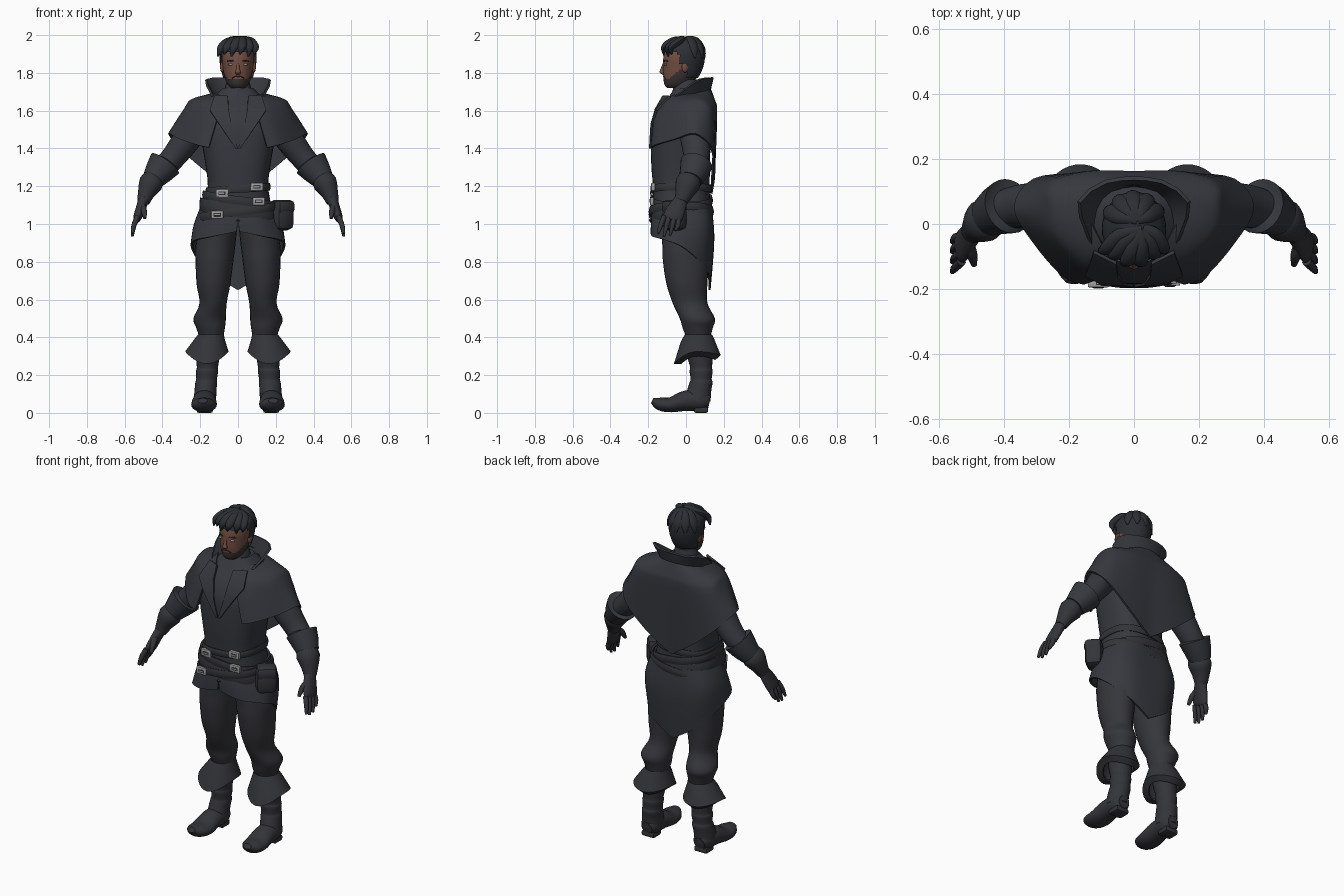
import bpy
import bmesh
import math
from mathutils import Vector, Matrix

default_cube = bpy.data.objects.get("Cube")
if default_cube:
    bpy.data.objects.remove(default_cube, do_unlink=True)


def make_material(name, red, green, blue):
    material = bpy.data.materials.new(name)
    material.use_nodes = True
    colour = (red, green, blue, 1)
    material.diffuse_color = colour
    material.node_tree.nodes["Principled BSDF"].inputs["Base Color"].default_value = colour
    return material


COAT = make_material("charcoal coat", .038, .040, .050)
TROUSERS = make_material("dark trousers", .036, .037, .044)
LEATHER = make_material("black leather", .034, .035, .041)
SKIN = make_material("brown skin", .17, .078, .055)
HAIR = make_material("blue black hair", .025, .028, .034)
BEARD = make_material("dark beard", .042, .034, .033)
METAL = make_material("grey metal", .34, .34, .34)
EYE = make_material("eye white", .38, .34, .32)
AXIS_X, AXIS_Y, AXIS_Z = Vector((1, 0, 0)), Vector((0, 1, 0)), Vector((0, 0, 1))
created = []


def add_object(name, bm, material, paint=None):
    bmesh.ops.recalc_face_normals(bm, faces=bm.faces[:])
    mesh = bpy.data.meshes.new(name)
    mesh.materials.append(material)
    if paint:
        mesh.materials.append(paint[0])
        for face in bm.faces:
            face.material_index = int(paint[1](face.calc_center_median()))
    bm.to_mesh(mesh)
    bm.free()
    obj = bpy.data.objects.new(name, mesh)
    bpy.context.scene.collection.objects.link(obj)
    created.append(obj)


def spline(points, steps):
    """Smooth curve through points of any dimension."""
    last = len(points) - 1
    result = []
    for i in range(last):
        a, b, c, d = (Vector(points[max(0, min(j, last))]) for j in range(i - 1, i + 3))
        for k in range(steps):
            t = k / steps
            result.append(b + (c - a) * (t / 2) + (a * 2 - b * 5 + c * 4 - d) * (t * t / 2)
                          + (b * 3 - a - c * 3 + d) * (t ** 3 / 2))
    result.append(Vector(points[last]))
    return result


def loft(name, rows, material, steps=4, sides=24, ref=AXIS_Y, flat=False, power=1,
         sx=1, keep=None, paint=None):
    """Solid through rings: centre, radius along ref, radius across it."""
    bm = bmesh.new()
    path = spline(rows, steps)
    rings = []
    for i, row in enumerate(path):
        before, after = path[max(i - 1, 0)], path[min(i + 1, len(path) - 1)]
        tangent = AXIS_Z if flat else (Vector(after[:3]) - Vector(before[:3])).normalized()
        along = (ref - tangent * ref.dot(tangent)).normalized()
        across = tangent.cross(along)
        ring = []
        for k in range(sides):
            c, s = math.cos(math.tau * k / sides), math.sin(math.tau * k / sides)
            c, s = (math.copysign(abs(w) ** power, w) for w in (c, s))
            point = Vector(row[:3]) + along * c * max(row[3], .002) + across * s * max(row[4], .002)
            point.x *= sx
            ring.append(bm.verts.new(point))
        rings.append(ring)
    for low, high in zip(rings, rings[1:]):
        for k in range(sides):
            n = (k + 1) % sides
            bm.faces.new((low[k], low[n], high[n], high[k]))
    bm.faces.new(rings[0])
    bm.faces.new(rings[-1])
    if keep:
        unwanted = [f for f in bm.faces if not keep(f.calc_center_median())]
        bmesh.ops.delete(bm, geom=unwanted, context="FACES")
    add_object(name, bm, material, paint)


def pair(name, rows, material, **options):
    for side, sign in (("left", 1), ("right", -1)):
        loft(f"{side}_{name}", rows, material, sx=sign, **options)


def sheet(name, rows, material, thick=.012, along=4, down=4, signs=(1, -1)):
    """Thick cloth stretched over a grid of control points, mirrored across x."""
    bm = bmesh.new()
    lines = [spline(row, along) for row in rows]
    columns = [spline(column, down) for column in zip(*lines)]
    for sign in signs:
        grid = [[bm.verts.new((p.x * sign, p.y, p.z)) for p in column] for column in columns]
        for one, two in zip(grid, grid[1:]):
            for j in range(len(one) - 1):
                bm.faces.new((one[j], one[j + 1], two[j + 1], two[j]))
    bmesh.ops.remove_doubles(bm, verts=bm.verts[:], dist=.0005)
    bmesh.ops.recalc_face_normals(bm, faces=bm.faces[:])
    bmesh.ops.solidify(bm, geom=bm.faces[:], thickness=thick)
    add_object(name, bm, material)


def box(name, place, size, material, turn=0, bevel=.004):
    bm = bmesh.new()
    matrix = Matrix.Translation(place) @ Matrix.Rotation(turn, 4, "Z") @ Matrix.Diagonal((*size, 1))
    bmesh.ops.create_cube(bm, size=1, matrix=matrix)
    bmesh.ops.bevel(bm, geom=bm.edges[:], offset=bevel, segments=2, profile=.5, affect="EDGES")
    add_object(name, bm, material)


def ball(name, place, size, material):
    bm = bmesh.new()
    matrix = Matrix.Translation(place) @ Matrix.Diagonal((*size, 1))
    bmesh.ops.create_uvsphere(bm, u_segments=16, v_segments=10, radius=1, matrix=matrix)
    add_object(name, bm, material)


def ring(centre, width, depth, power=1, tilt=0, front_drop=0, back_drop=0):
    """Closed row of points whose height tilts sideways or droops front and back."""
    points = []
    for k in range(41):
        c, s = math.cos(math.tau * k / 40), math.sin(math.tau * k / 40)
        x, y = (math.copysign(abs(w) ** power, w) for w in (c, s))
        droop = (front_drop if s < 0 else back_drop) * s * s
        points.append((centre[0] + x * width, centre[1] + y * depth, centre[2] + tilt * c - droop))
    return points


def band(name, z, tilt, width, depth, height):
    """Belt around the waist."""
    rows = [ring((0, -.025, z + lift * height / 2), width + grow, depth + grow, power=.78, tilt=tilt)
            for lift, grow in ((-1, 0), (0, .005), (1, 0))]
    sheet(name, rows, LEATHER, along=1, down=2, signs=(1,))


# Head, with the beard painted along the jaw
head = [(0, -.06, 1.72, .04, .035), (0, -.045, 1.74, .07, .055), (0, -.03, 1.78, .09, .072),
        (0, -.02, 1.83, .102, .08), (0, -.015, 1.88, .105, .085), (0, -.01, 1.93, .095, .078),
        (0, -.005, 1.965, .06, .05), (0, 0, 1.98, .025, .02)]
loft("head", head, SKIN, sides=40, flat=True,
     paint=(BEARD, lambda p: p.z < 1.768 + max(0, p.y + .09) * .8))
loft("nose", [(0, -.114, 1.855, .007, .007), (0, -.124, 1.82, .011, .009),
              (0, -.126, 1.803, .014, .015), (0, -.117, 1.79, .007, .009)], SKIN, sides=12, flat=True)
pair("moustache", [(0, -.119, 1.782, .004, .003), (.018, -.117, 1.78, .005, .003),
                   (.032, -.109, 1.77, .003, .003)], BEARD, sides=8)
pair("eyebrow", [(.018, -.117, 1.861, .003, .003), (.037, -.112, 1.865, .004, .004),
                 (.057, -.095, 1.861, .003, .003)], HAIR, sides=8)
for side, sign in (("left", 1), ("right", -1)):
    ball(f"{side}_eye", (.039 * sign, -.108, 1.844), (.014, .008, .006), EYE)
    ball(f"{side}_ear", (.083 * sign, -.005, 1.83), (.012, .018, .028), SKIN)

# Hair shell, swept fringe locks and crown tufts
hair = [(x, y, z + .004, a + .01, b + .014) for x, y, z, a, b in head[:-2]]
hair += [(0, 0, 1.965, .078, .068), (0, 0, 1.985, .045, .04), (0, 0, 1.992, .015, .015)]
loft("hair_cap", hair, HAIR, sides=40, flat=True,
     keep=lambda p: p.z > 1.905 or (p.y > 0 and p.z > 1.77) or (p.y > -.04 and p.z > 1.85))
for i, x in enumerate((-.088, -.058, -.022, .02, .06, .09)):
    back = abs(x) * .55
    loft(f"fringe_lock_{i}", [(.025, -.015, 1.978, .018, .018), (x * .6 + .01, -.085 + back, 1.968, .026, .02),
                              (x, -.128 + back, 1.935, .022, .016),
                              (x * 1.08 - .012, -.126 + back, 1.887 + .012 * (i % 2), .004, .004)],
         HAIR, sides=10, ref=AXIS_X)
for i in range(5):
    turn = .5 + i * .55
    c, s = math.cos(turn), math.sin(turn)
    loft(f"crown_tuft_{i}", [(.01, .01, 1.985, .014, .012), (c * .05, s * .055, 1.975, .024, .014),
                             (c * .088, s * .09, 1.93, .024, .012), (c * .1, s * .1, 1.88, .005, .004)],
         HAIR, sides=10, ref=Vector((-s, c, 0)))

# Neck, tunic and standing collar
loft("neck_wrap", [(0, .01, 1.64, .1, .1), (0, 0, 1.7, .072, .075), (0, 0, 1.735, .065, .066),
                   (0, .005, 1.765, .055, .055)], COAT, flat=True)
loft("tunic", [(0, -.015, 1.02, .15, .185), (0, -.022, 1.1, .15, .175), (0, -.025, 1.2, .15, .16),
               (0, -.028, 1.3, .155, .17), (0, -.028, 1.42, .158, .19), (0, -.02, 1.52, .16, .205),
               (0, 0, 1.6, .145, .18), (0, .015, 1.66, .115, .14), (0, .01, 1.72, .07, .08)],
     COAT, sides=36, flat=True, power=.78)
sheet("standing_collar", [
    [(0, .115, 1.69), (.07, .1, 1.69), (.115, .045, 1.685), (.115, -.04, 1.66), (.075, -.13, 1.61)],
    [(0, .135, 1.778), (.085, .125, 1.775), (.165, .065, 1.768), (.14, -.03, 1.7), (.11, -.115, 1.635)]],
    COAT, along=2, down=2)
sheet("lapels", [
    [(.055, -.125, 1.68), (.05, -.165, 1.61), (.03, -.19, 1.5), (.001, -.195, 1.4)],
    [(.125, -.09, 1.68), (.15, -.162, 1.605), (.1, -.188, 1.53), (.012, -.196, 1.4)]],
    COAT, along=1, down=1)

# Short shoulder cape, falling to a point at the back
sheet("shoulder_cape", [
    [(.07, -.12, 1.66), (.1, -.06, 1.685), (.13, 0, 1.69), (.14, .04, 1.69),
     (.12, .08, 1.70), (.07, .12, 1.71), (0, .13, 1.72)],
    [(.09, -.15, 1.61), (.155, -.11, 1.64), (.225, -.03, 1.655), (.245, .05, 1.662),
     (.235, .11, 1.65), (.14, .155, 1.64), (0, .155, 1.65)],
    [(.11, -.17, 1.56), (.18, -.14, 1.56), (.265, -.04, 1.6), (.283, .05, 1.615),
     (.265, .13, 1.59), (.15, .163, 1.57), (0, .163, 1.58)],
    [(.155, -.187, 1.405), (.22, -.162, 1.42), (.31, -.06, 1.45), (.37, .05, 1.48),
     (.31, .14, 1.4), (.16, .155, 1.27), (0, .14, 1.16)]], COAT, down=3)

# Coat skirt, split in front, its hem falling to a pointed tail
sheet("coat_skirt", [
    [(0, -.175, 1.09), (.1, -.165, 1.09), (.18, -.08, 1.09), (.2, 0, 1.09),
     (.17, .09, 1.09), (.1, .13, 1.09), (0, .135, 1.09)],
    [(0, -.185, 1.02), (.12, -.175, 1.01), (.215, -.09, 1), (.235, 0, .99),
     (.205, .1, .97), (.12, .145, .94), (0, .15, .92)],
    [(.008, -.185, .96), (.13, -.18, .935), (.23, -.11, .915), (.25, -.02, .88),
     (.21, .07, .805), (.12, .125, .725), (0, .13, .65)]], COAT)

# Crossing belts with buckles
for name, *shape in (("upper_belt", 1.185, .012, .168, .158, .04),
                     ("middle_belt", 1.125, -.03, .185, .163, .045),
                     ("lower_belt", 1.065, .03, .205, .168, .045),
                     ("hip_sash", 1.07, -.035, .2, .16, .07)):
    band(name, *shape)
for name, x, y, z in (("top", .1, -.174, 1.197), ("second", -.085, -.178, 1.163),
                      ("third", .11, -.18, 1.12), ("lowest", -.11, -.185, 1.05)):
    box(f"{name}_buckle", (x, y, z), (.065, .02, .042), METAL)
    box(f"{name}_buckle_centre", (x, y - .006, z), (.04, .012, .02), LEATHER)
    box(f"{name}_buckle_pin", (x, y - .011, z), (.03, .005, .007), METAL, bevel=.001)

# Hip pouch
box("pouch", (.23, -.06, 1.04), (.12, .1, .15), LEATHER, turn=.7, bevel=.035)
box("pouch_flap", (.233, -.062, 1.09), (.115, .1, .075), LEATHER, turn=.7, bevel=.025)

# Sleeves, flared cuffs and gloves
pair("sleeve", [(.2, .04, 1.56, .085, .08), (.27, .05, 1.45, .08, .075), (.345, .055, 1.35, .068, .065),
                (.41, .04, 1.28, .06, .06), (.465, .01, 1.2, .05, .048), (.5, -.025, 1.12, .035, .033)],
     COAT)
pair("elbow_cuff", [(.384, .057, 1.324, .062, .062), (.386, .055, 1.32, .086, .09),
                    (.42, .042, 1.275, .076, .076), (.45, .025, 1.235, .064, .06)], COAT, steps=1)
pair("glove_cuff", [(.443, .024, 1.24, .058, .054), (.462, .01, 1.215, .067, .064),
                    (.485, -.008, 1.165, .05, .046), (.5, -.025, 1.12, .036, .034)], LEATHER, steps=2)
pair("palm", [(.498, -.025, 1.13, .035, .03), (.513, -.045, 1.09, .046, .026),
              (.53, -.068, 1.04, .052, .023), (.536, -.075, 1.02, .044, .016)], LEATHER)
pair("thumb", [(.508, -.065, 1.1, .018, .018), (.498, -.1, 1.07, .017, .016),
               (.493, -.125, 1.03, .009, .009)], LEATHER, sides=10)
for finger, shift, reach in (("index", -.04, .95), ("middle", -.014, .935),
                             ("ring", .012, .94), ("little", .036, .965)):
    pair(f"{finger}_finger", [(.532, -.075 + shift, 1.04, .014, .015),
                              (.55, -.085 + shift * 1.2, .995, .013, .014),
                              (.56, -.1 + shift * 1.2, reach, .007, .008)], LEATHER, sides=10)

# Trouser legs, bagging below the knee
pair("trouser_leg", [(.1, -.005, 1.02, .13, .1), (.12, 0, .88, .125, .105), (.125, 0, .8, .122, .1),
                     (.13, .005, .68, .108, .089), (.132, .022, .58, .092, .072),
                     (.15, .06, .5, .093, .086), (.145, .062, .45, .08, .076),
                     (.142, .065, .4, .065, .064), (.145, .07, .34, .06, .06)], TROUSERS, flat=True)

# Boots with drooping folded tops, wrinkled shafts and raised toes
sheet("boot_cuffs", [ring((.143, .065, .415), .068, .072),
                     ring((.152, .062, .385), .083, .09, front_drop=.01),
                     ring((.165, .06, .325), .115, .124, front_drop=.065, back_drop=.02),
                     ring((.163, .065, .3), .085, .09, front_drop=.04, back_drop=.02)],
      LEATHER, along=1, down=1)
pair("boot_shaft", [(.155, .07, .35, .07, .068), (.16, .075, .29, .066, .062), (.162, .08, .24, .058, .056),
                    (.164, .08, .22, .061, .059), (.166, .08, .18, .056, .055), (.168, .08, .16, .061, .058),
                    (.172, .07, .12, .064, .058), (.176, .06, .06, .07, .06)], LEATHER, flat=True)
pair("boot_foot", [(.175, .125, .06, .035, .035), (.175, .09, .065, .055, .055),
                   (.178, 0, .064, .062, .054), (.18, -.08, .043, .068, .04),
                   (.185, -.14, .048, .056, .034), (.187, -.178, .065, .025, .015)],
     LEATHER, ref=AXIS_X)
for side, sign in (("left", 1), ("right", -1)):
    box(f"{side}_heel", (.176 * sign, .08, .016), (.085, .075, .032), LEATHER, bevel=.01)

# Smooth shading with sharp creases kept
bpy.ops.object.select_all(action="DESELECT")
for obj in created:
    obj.select_set(True)
bpy.context.view_layer.objects.active = created[0]
bpy.ops.object.shade_smooth_by_angle(angle=math.radians(40))
